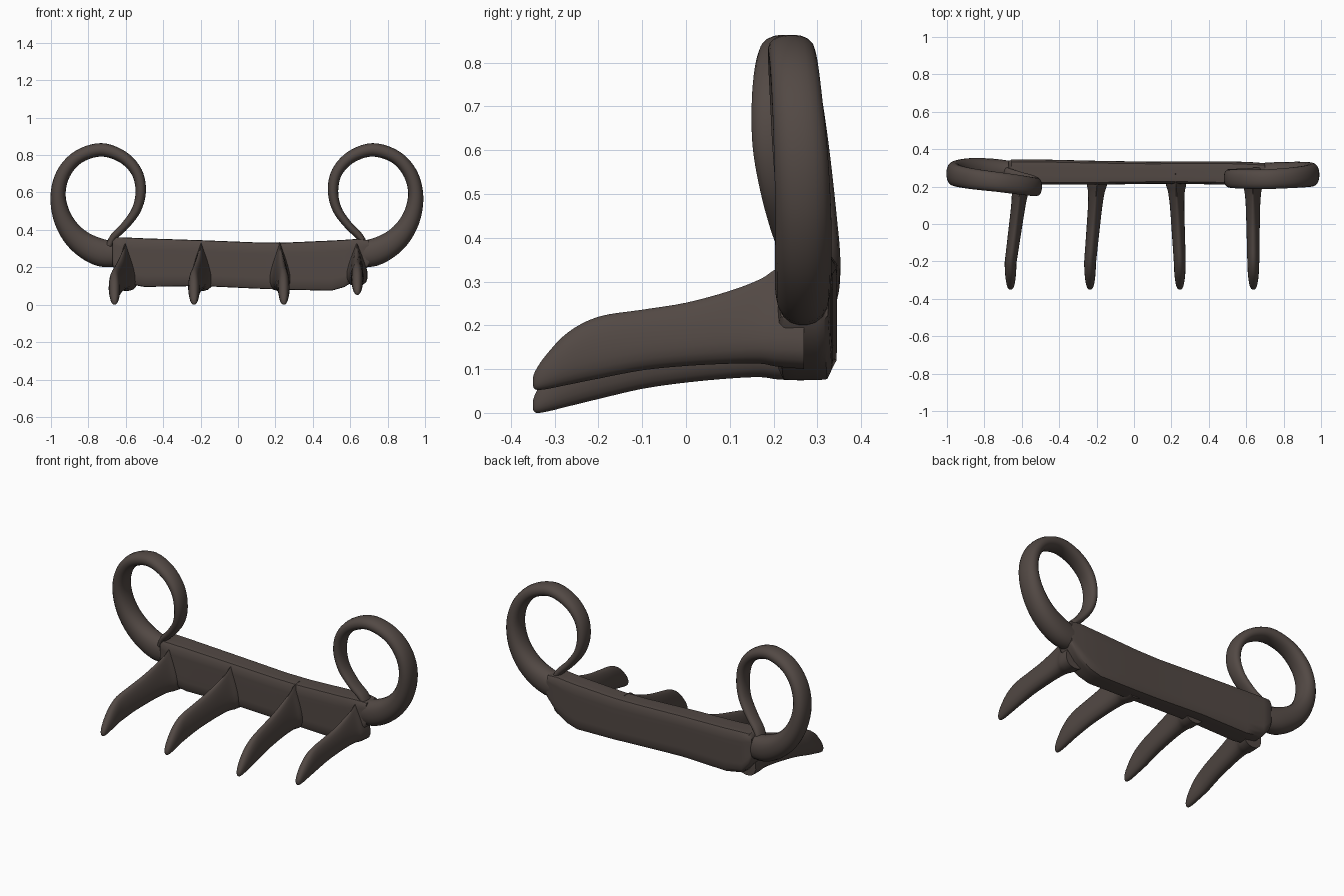
import bpy, bmesh, math
from mathutils import Vector

metal = bpy.data.materials.new("dark brown")
metal.diffuse_color = (0.085, 0.066, 0.058, 1)


def smooth_rows(rows, steps):
    """Catmull-Rom interpolation of rows of numbers."""
    out = []
    for i in range(len(rows) - 1):
        a, b = rows[max(i - 1, 0)], rows[i]
        c, d = rows[i + 1], rows[min(i + 2, len(rows) - 1)]
        for s in range(steps):
            t = s / steps
            out.append([0.5 * (2 * q + (r - p) * t + (2 * p - 5 * q + 4 * r - u) * t * t
                               + (3 * q - p - 3 * r + u) * t ** 3)
                        for p, q, r, u in zip(a, b, c, d)])
    out.append(list(rows[-1]))
    return out


def loft(name, sections):
    """Skin a list of closed sections and cap both ends."""
    bm = bmesh.new()
    rings = [[bm.verts.new(p) for p in sec] for sec in sections]
    n = len(rings[0])
    for r, q in zip(rings, rings[1:]):
        for i in range(n):
            bm.faces.new((r[i], r[(i + 1) % n], q[(i + 1) % n], q[i]))
    bm.faces.new(rings[0])
    bm.faces.new(rings[-1])
    bmesh.ops.recalc_face_normals(bm, faces=bm.faces)
    mesh = bpy.data.meshes.new(name)
    bm.to_mesh(mesh)
    bm.free()
    mesh.materials.append(metal)
    ob = bpy.data.objects.new(name, mesh)
    bpy.context.collection.objects.link(ob)
    bpy.context.view_layer.objects.active = ob
    ob.select_set(True)
    bpy.ops.object.shade_smooth_by_angle(angle=math.radians(45))
    ob.select_set(False)
    return ob


def oval(n, power=2.0):
    """Unit superellipse points."""
    pts = []
    for i in range(n):
        a = 2 * math.pi * (i + 0.5) / n
        c, s = math.cos(a), math.sin(a)
        r = (abs(c) ** power + abs(s) ** power) ** (-1 / power)
        pts.append((c * r, s * r))
    return pts


# Knuckle bar: x, bottom, top, front, back
bar = [(-0.67, 0.21, 0.345, 0.215, 0.335), (-0.655, 0.17, 0.36, 0.205, 0.345),
       (-0.61, 0.115, 0.36, 0.205, 0.345), (-0.50, 0.095, 0.355, 0.21, 0.345),
       (-0.20, 0.10, 0.345, 0.21, 0.338), (0.10, 0.086, 0.333, 0.215, 0.333),
       (0.25, 0.08, 0.332, 0.215, 0.335), (0.50, 0.075, 0.343, 0.21, 0.335),
       (0.57, 0.095, 0.347, 0.208, 0.333), (0.64, 0.14, 0.352, 0.205, 0.33),
       (0.70, 0.21, 0.345, 0.215, 0.325)]
loft("knuckle_bar", [[(x, (f + k) / 2 + u * (k - f) / 2, (b + t) / 2 + v * (t - b) / 2)
                      for u, v in oval(32, 9)] for x, b, t, f, k in bar])

# Claws: y, top, bottom, half width, narrowing of the upper ridge
claw = [(0.27, 0.335, 0.10, 0.085, 0.92), (0.21, 0.33, 0.105, 0.078, 0.9),
        (0.17, 0.306, 0.112, 0.062, 0.8), (0.10, 0.279, 0.112, 0.050, 0.6),
        (0.00, 0.252, 0.107, 0.044, 0.45), (-0.10, 0.236, 0.097, 0.040, 0.35),
        (-0.20, 0.220, 0.078, 0.036, 0.25), (-0.27, 0.184, 0.064, 0.031, 0.15),
        (-0.32, 0.132, 0.054, 0.023, 0.1), (-0.343, 0.098, 0.053, 0.014, 0.0),
        (-0.350, 0.080, 0.062, 0.006, 0.0)]


def make_claw(name, base_x, tip_x, drop):
    secs = []
    for y, t, b, w, k in smooth_rows(claw, 4):
        f = (0.27 - y) / 0.62
        t -= drop * f ** 1.5
        b -= drop * (0.5 + 0.5 * f)
        x = base_x + (tip_x - base_x) * min(1, f * 1.3)
        secs.append([(x + u * w * (1 - k * (v + 1) / 2), y, (t + b) / 2 + v * (t - b) / 2)
                     for u, v in oval(24, 2.3)])
    loft(name, secs)


for i, args in enumerate([(-0.595, -0.66, 0.053), (-0.192, -0.235, 0.053),
                          (0.222, 0.245, 0.053), (0.635, 0.638, 0.0)]):
    make_claw(f"claw_{i + 1}", *args)

# Curled end loops: x, z, radius in plane, radius in depth
curl = [(0.60, 0.275, 0.065, 0.05), (0.72, 0.278, 0.074, 0.062), (0.84, 0.343, 0.064, 0.065),
        (0.92, 0.45, 0.051, 0.064), (0.95, 0.58, 0.041, 0.062), (0.922, 0.70, 0.038, 0.058),
        (0.842, 0.79, 0.036, 0.055), (0.72, 0.828, 0.036, 0.053), (0.605, 0.79, 0.033, 0.052),
        (0.53, 0.71, 0.030, 0.050), (0.508, 0.61, 0.028, 0.048), (0.53, 0.51, 0.025, 0.045),
        (0.59, 0.425, 0.022, 0.042), (0.65, 0.365, 0.020, 0.04), (0.675, 0.32, 0.018, 0.04)]
depth_right = [.27, .267, .268, .268, .263, .255, .247, .24, .24, .242, .245, .25, .255, .262, .265]
depth_left = [.28, .285, .288, .28, .268, .255, .24, .225, .21, .20, .20, .215, .235, .255, .265]


def make_loop(name, side, shift, depths):
    rows = smooth_rows([(x, y, z, a, b) for (x, z, a, b), y in zip(curl, depths)], 5)
    path = [Vector((side * (r[0] + shift), r[1], r[2])) for r in rows]
    secs = []
    for i, (p, r) in enumerate(zip(path, rows)):
        tan = path[min(i + 1, len(path) - 1)] - path[max(i - 1, 0)]
        nor = tan.cross(Vector((0, 1, 0))).normalized()
        dep = nor.cross(tan).normalized()
        secs.append([p + nor * u * r[3] + dep * v * r[4] for u, v in oval(20, 2.3)])
    loft(name, secs)


make_loop("right_loop", 1, 0.0, depth_right)
make_loop("left_loop", -1, 0.012, depth_left)
